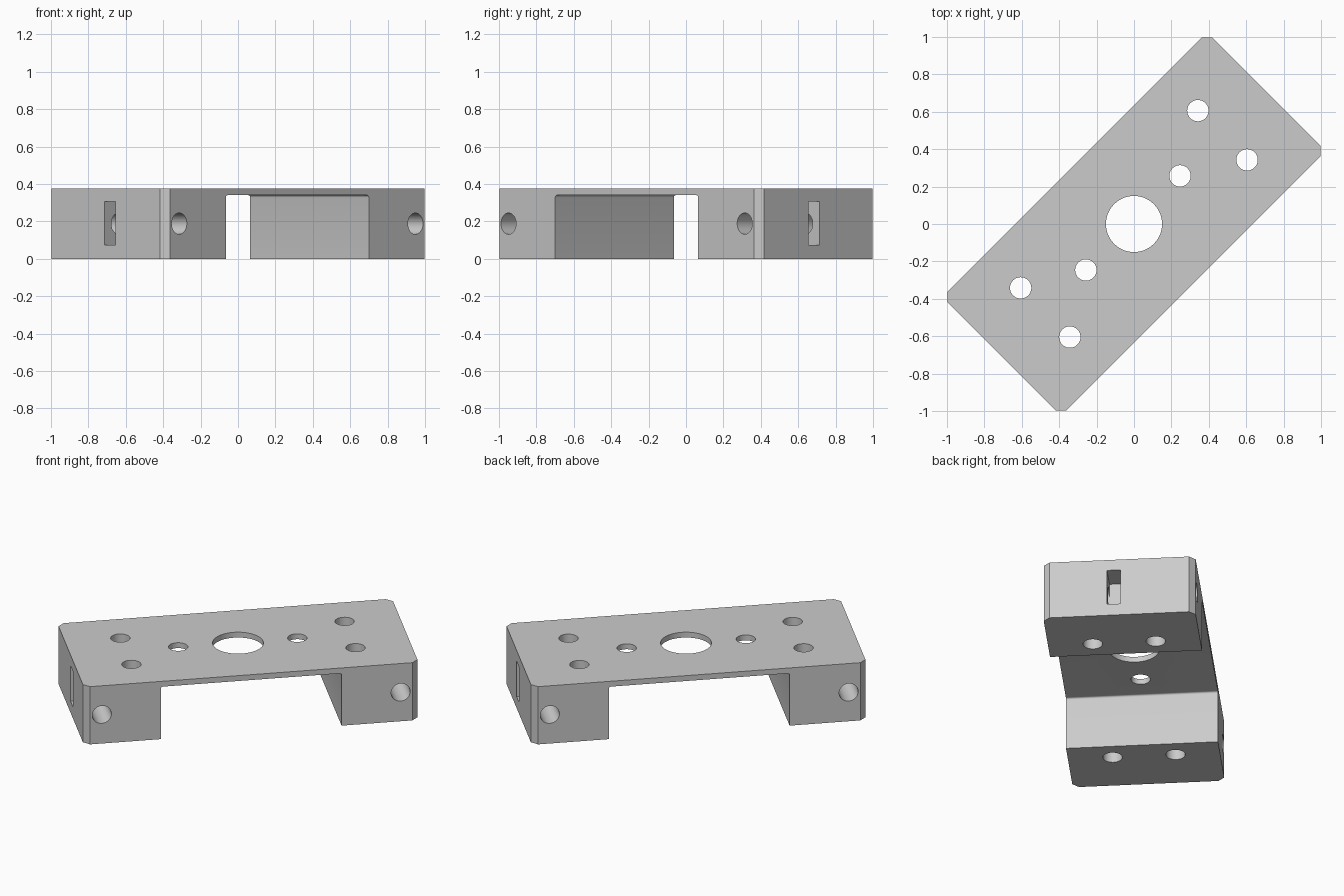
import bpy, bmesh, math
from mathutils import Matrix

cube = bpy.data.objects.get("Cube")
if cube:
    bpy.data.objects.remove(cube, do_unlink=True)

LENGTH, WIDTH, HEIGHT = 1.0, 0.449, 0.375   # half length, half width, full height
INNER, CEILING = 0.54, 0.34                 # inner leg face, underside of the plate
FILLET, CHAMFER, HOLE = 0.012, 0.037, 0.057
TURN = Matrix.Rotation(math.radians(45), 4, 'Z')

grey = bpy.data.materials.new("light_grey")
grey.use_nodes = True
grey.diffuse_color = (0.6, 0.6, 0.6, 1)
grey.node_tree.nodes["Principled BSDF"].inputs["Base Color"].default_value = (0.6, 0.6, 0.6, 1)


def make_object(name, bm):
    bmesh.ops.recalc_face_normals(bm, faces=bm.faces)
    mesh = bpy.data.meshes.new(name)
    bm.to_mesh(mesh)
    bm.free()
    mesh.materials.append(grey)
    obj = bpy.data.objects.new(name, mesh)
    bpy.context.collection.objects.link(obj)
    return obj


# Bridge profile: a plate standing on two thick legs
half = [(LENGTH, HEIGHT), (LENGTH, 0), (INNER, 0)]
for i in range(5):
    a = math.radians(90 * i / 4)
    half.append((INNER - FILLET + FILLET * math.cos(a),
                 CEILING - FILLET + FILLET * math.sin(a)))
profile = half + [(-x, z) for x, z in reversed(half)]

bm = bmesh.new()
face = bm.faces.new([bm.verts.new((x, -WIDTH, z)) for x, z in profile])
side = bmesh.ops.extrude_face_region(bm, geom=[face])
bmesh.ops.translate(bm, vec=(0, 2 * WIDTH, 0),
                    verts=[v for v in side["geom"] if isinstance(v, bmesh.types.BMVert)])
# Chamfered outer upright corners
corners = [e for e in bm.edges
           if all(abs(abs(v.co.x) - LENGTH) < 1e-4 for v in e.verts)
           and abs(e.verts[0].co.z - e.verts[1].co.z) > 0.1]
bmesh.ops.bevel(bm, geom=corners, offset=CHAMFER, segments=1, affect='EDGES')
bracket = make_object("mounting_bracket", bm)


def cut(bm):
    """Subtract a temporary shape from the bracket."""
    cutter = make_object("cutter", bm)
    cutter.hide_render = True
    mod = bracket.modifiers.new("cut", 'BOOLEAN')
    mod.operation, mod.solver, mod.object = 'DIFFERENCE', 'EXACT', cutter
    bpy.context.view_layer.objects.active = bracket
    bpy.ops.object.modifier_apply(modifier=mod.name)
    bpy.data.objects.remove(cutter, do_unlink=True)


def cut_hole(location, radius, sideways=False):
    matrix = Matrix.Translation(location)
    if sideways:
        matrix = matrix @ Matrix.Rotation(math.radians(90), 4, 'X')
    bm = bmesh.new()
    bmesh.ops.create_cone(bm, cap_ends=True, segments=48, radius1=radius,
                          radius2=radius, depth=2, matrix=matrix)
    cut(bm)


# Large central opening
cut_hole((0, 0, 0.2), 0.15)
for s in (-1, 1):
    # Plate hole, paired leg holes and the cross hole
    cut_hole((s * 0.356, 0.008, 0.2), HOLE)
    for y in (-0.185, 0.187):
        cut_hole((s * 0.67, y, 0.2), HOLE)
    cut_hole((s * 0.893, 0, 0.188), HOLE, sideways=True)
    # Nut slot in the end face
    bm = bmesh.new()
    bmesh.ops.create_cube(bm, size=1, matrix=Matrix.Translation((s * LENGTH, -0.032, 0.19))
                          @ Matrix.Diagonal((0.33, 0.08, 0.23, 1)))
    cut(bm)

# Turn the bracket diagonally and keep its edges crisp
bracket.data.transform(TURN)
bpy.ops.object.select_all(action='DESELECT')
bracket.select_set(True)
bpy.context.view_layer.objects.active = bracket
bpy.ops.object.shade_smooth_by_angle(angle=math.radians(30))
